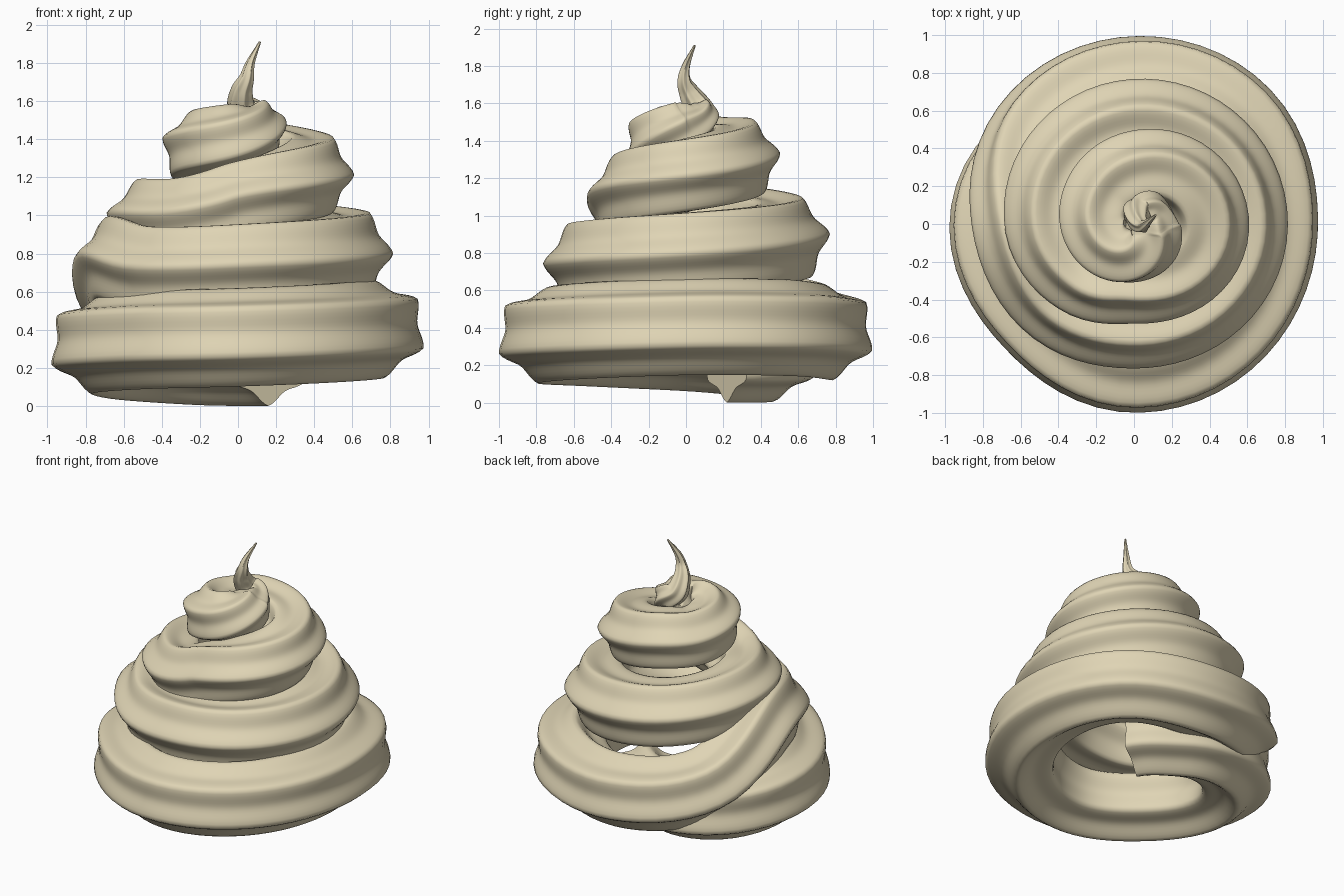
import bpy, bmesh, math
from mathutils import Vector

if "Cube" in bpy.data.objects:
    bpy.data.objects.remove(bpy.data.objects["Cube"])

# Coil path: angle (deg), ring radius, height, tube radius, tube roll (deg)
COIL = [
    (54, .27, .25, .25, -30), (90, .37, .25, .25, -30), (115, .51, .26, .255, -29),
    (150, .68, .29, .26, -27), (180, .74, .32, .26, -24), (225, .71, .345, .26, -23),
    (270, .76, .36, .26, -23), (360, .735, .405, .26, -23), (405, .775, .40, .26, -23),
    (450, .755, .38, .26, -23), (495, .71, .465, .255, -16), (540, .61, .75, .25, 8),
    (585, .56, .715, .25, 4), (630, .52, .735, .245, 2), (720, .57, .80, .245, 0),
    (810, .53, .875, .24, 8), (900, .46, .97, .23, 12), (945, .38, .985, .225, 10),
    (990, .31, 1.075, .22, 8), (1080, .39, 1.215, .22, 0), (1170, .28, 1.315, .215, 10),
    (1215, .23, 1.325, .21, 14), (1260, .20, 1.355, .20, 18), (1350, .14, 1.405, .185, 35),
    (1440, .10, 1.47, .15, 80)]
# Pulled-up tip: x, y, z, tube radius
TIP = [(.08, .08, 1.52, .10), (.02, .07, 1.57, .08), (.02, .02, 1.65, .06),
       (.045, -.01, 1.72, .04), (.065, 0, 1.80, .024), (.115, .047, 1.91, .006)]


def spline(keys, t):
    """Smooth interpolation of rows (t, values...) with uneven spacing."""
    n = len(keys)
    i = max(j for j in range(n - 1) if keys[j][0] <= t or j == 0)

    def slope(j, k):
        a, b = keys[max(j - 1, 0)], keys[min(j + 1, n - 1)]
        return (b[k] - a[k]) / (b[0] - a[0])
    a, b = keys[i], keys[i + 1]
    h = b[0] - a[0]
    u = (t - a[0]) / h
    return [a[k] * (2*u**3 - 3*u*u + 1) + b[k] * (3*u*u - 2*u**3)
            + h * (slope(i, k) * (u**3 - 2*u*u + u) + slope(i + 1, k) * (u**3 - u*u))
            for k in range(1, len(a))]


# Sample the coil, then the tip
path = []
START = COIL[0][0]
for i in range(230):
    t = START + (1440 - START) * i / 229
    r, z, size, roll = spline(COIL, t)
    a = math.radians(t)
    path.append((Vector((r * math.cos(a), r * math.sin(a), z)), size, math.radians(roll)))
coil_count = len(path)
end = path[-1]
before = path[-8]
rows = [(-1, *before[0], before[1]), (0, *end[0], end[1])] + [(i + 1, *p) for i, p in enumerate(TIP)]
for i in range(1, 49):
    x, y, z, size = spline(rows, len(TIP) * i / 48 - 1e-6)
    path.append((Vector((x, y, z)), size, end[2]))

# Sweep the six-ridged nozzle profile along the path
SIDES = 72
bm = bmesh.new()
rings = []
up = Vector((0, 0, 1))
for i, (p, size, roll) in enumerate(path):
    tan = (path[min(i + 1, len(path) - 1)][0] - path[max(i - 1, 0)][0]).normalized()
    if i < coil_count:
        up = Vector((0, 0, 1))
    up = (up - tan * up.dot(tan)).normalized()
    out = tan.cross(up)
    ring = []
    for k in range(SIDES):
        f = math.tau * k / SIDES
        rad = size * (1 - .20 * abs(math.sin(3 * f)) ** 1.3)
        ring.append(bm.verts.new(p + rad * (out * math.cos(f + roll) + up * math.sin(f + roll))))
    rings.append(ring)
for a, b in zip(rings, rings[1:]):
    for k in range(SIDES):
        m = (k + 1) % SIDES
        bm.faces.new((a[k], a[m], b[m], b[k]))
bm.faces.new(rings[0])
bm.faces.new(rings[-1])
bmesh.ops.recalc_face_normals(bm, faces=bm.faces)

# Stand on the ground
low = min(v.co.z for v in bm.verts)
bmesh.ops.translate(bm, verts=bm.verts, vec=(0, 0, -low))

mesh = bpy.data.meshes.new("cream_swirl")
bm.to_mesh(mesh)
bm.free()
swirl = bpy.data.objects.new("cream_swirl", mesh)
bpy.context.collection.objects.link(swirl)
mat = bpy.data.materials.new("cream")
mat.diffuse_color = (.74, .66, .46, 1)
mat.use_nodes = True
mat.node_tree.nodes["Principled BSDF"].inputs["Base Color"].default_value = mat.diffuse_color
mesh.materials.append(mat)
bpy.context.view_layer.objects.active = swirl
swirl.select_set(True)
bpy.ops.object.shade_smooth_by_angle(angle=math.radians(75))
